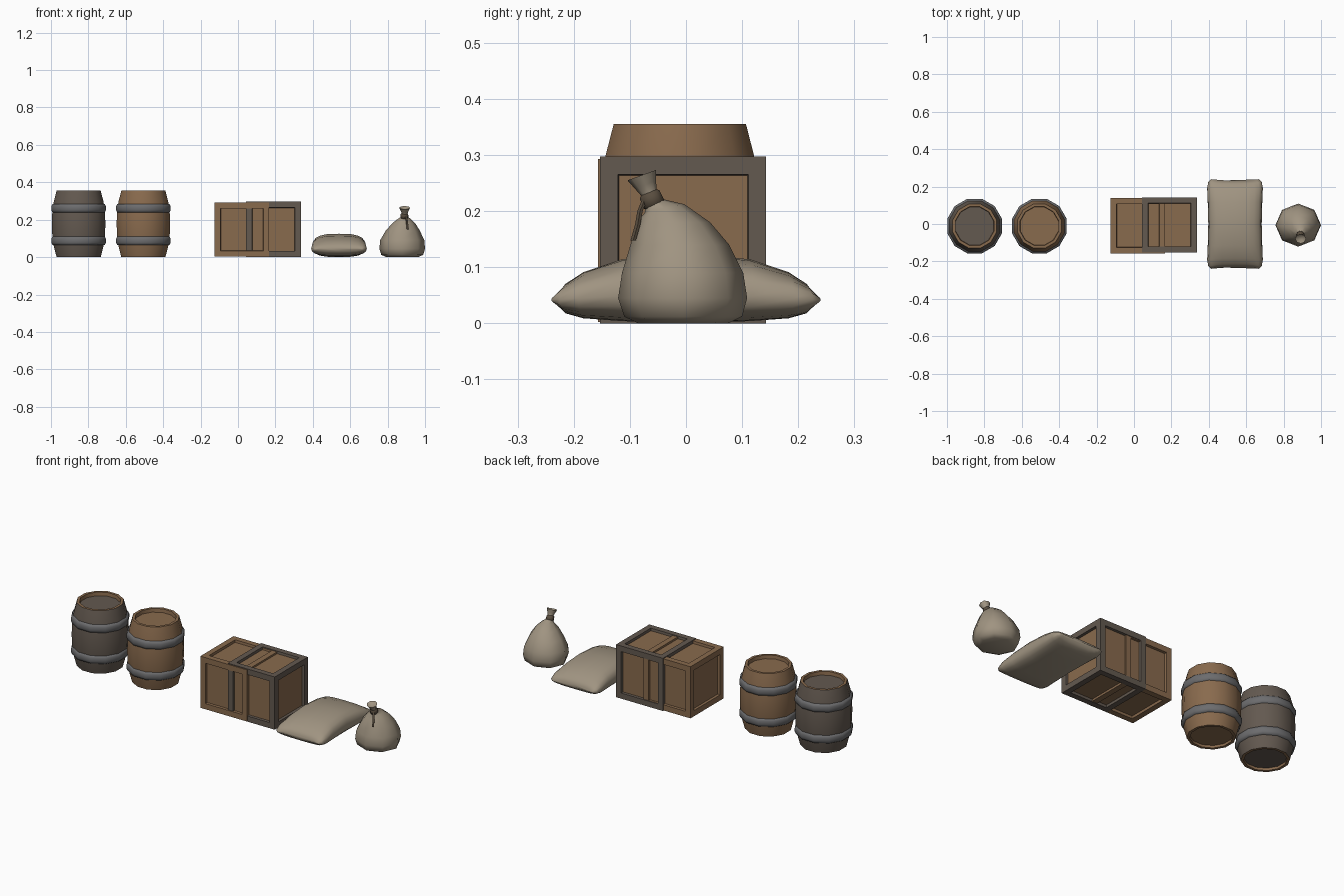
import bpy, bmesh, math
from mathutils import Vector, Matrix

if "Cube" in bpy.data.objects:
    bpy.data.objects.remove(bpy.data.objects["Cube"])


def mat(name, c):
    m = bpy.data.materials.new(name)
    m.diffuse_color = (*c, 1)
    m.use_nodes = True
    m.node_tree.nodes["Principled BSDF"].inputs["Base Color"].default_value = m.diffuse_color
    return m


WOOD = mat("brown wood", (0.25, 0.145, 0.075))
DARK = mat("dark wood", (0.125, 0.10, 0.08))
METAL = mat("grey hoop metal", (0.15, 0.15, 0.155))
CLOTH = mat("sack cloth", (0.35, 0.295, 0.22))
ROPE = mat("rope", (0.10, 0.075, 0.05))


def finish(bm, name, mats, angle=None):
    bmesh.ops.recalc_face_normals(bm, faces=bm.faces)
    me = bpy.data.meshes.new(name)
    bm.to_mesh(me)
    bm.free()
    ob = bpy.data.objects.new(name, me)
    bpy.context.collection.objects.link(ob)
    for m in mats:
        me.materials.append(m)
    if angle:
        bpy.ops.object.select_all(action='DESELECT')
        ob.select_set(True)
        bpy.context.view_layer.objects.active = ob
        bpy.ops.object.shade_smooth_by_angle(angle=math.radians(angle))
    return ob


def bridge(bm, rings, closed=False):
    """Skin a list of vertex rings; returns the strips of faces."""
    strips = []
    n = len(rings[0])
    for i in range(len(rings) if closed else len(rings) - 1):
        a, b = rings[i], rings[(i + 1) % len(rings)]
        strips.append([bm.faces.new((a[j], a[(j + 1) % n], b[(j + 1) % n], b[j]))
                       for j in range(n)])
    return strips


def ring(bm, center, r, n=12, offset=0.0, tilt=0.0, ry=None):
    rot = Matrix.Rotation(tilt, 3, 'X')
    out = []
    for j in range(n):
        a = 2 * math.pi * (j + offset) / n
        p = rot @ Vector((r * math.cos(a), (ry or r) * math.sin(a), 0))
        out.append(bm.verts.new(Vector(center) + p))
    return out


# Barrels: staves with brown rims, recessed lids, two rounded hoops
def barrel(name, x, stave_mat):
    y = -0.011
    prof = [(0.107, 0.014), (0.107, 0.0), (0.122, 0.0), (0.138, 0.06), (0.146, 0.12),
            (0.148, 0.178), (0.146, 0.235), (0.138, 0.295), (0.122, 0.355),
            (0.107, 0.355), (0.105, 0.335)]
    bm = bmesh.new()
    rings = [ring(bm, (x, y, z), r, 12, 0.5) for r, z in prof]
    strips = bridge(bm, rings)
    for s in (0, 1, -1, -2):
        for f in strips[s]:
            f.material_index = 1
    bm.faces.new(rings[0])
    bm.faces.new(rings[-1])
    finish(bm, name, [stave_mat, WOOD], 35)
    for z, part in ((0.087, "lower"), (0.261, "upper")):
        bm = bmesh.new()
        hoop = [(0.132, -0.024), (0.145, -0.022), (0.151, -0.010), (0.151, 0.010),
                (0.145, 0.022), (0.132, 0.024)]
        bridge(bm, [ring(bm, (x, y, z + dz), r, 12, 0.5) for r, dz in hoop], True)
        finish(bm, f"{name}_{part}_hoop", [METAL], 60)


barrel("dark_barrel", -0.852, DARK)
barrel("brown_barrel", -0.506, WOOD)


# Crates: overlapping boxes with a recessed panel on every face
def crate(name, center, size, frame_mat):
    bm = bmesh.new()
    bmesh.ops.create_cube(bm, size=1, matrix=Matrix.Translation(center)
                          @ Matrix.Diagonal((*size, 1)))
    panels = list(bm.faces)
    bmesh.ops.inset_individual(bm, faces=panels, thickness=0.045, depth=0)
    bmesh.ops.inset_individual(bm, faces=panels, thickness=0.002, depth=-0.014)
    for f in panels:
        f.material_index = 1
    finish(bm, name, [frame_mat, WOOD])


crate("brown_crate", (0.021, -0.009, 0.1475), (0.292, 0.296, 0.291), WOOD)
crate("dark_crate", (0.190, -0.005, 0.1485), (0.292, 0.296, 0.297), DARK)

# Lying sack: pillow with thin seamed ends, rounded cross-sections along y
bm = bmesh.new()
rings = []
for t, w, top, bot in ((-1, 0.125, 0.050, 0.034), (-0.94, 0.140, 0.070, 0.018),
                       (-0.8, 0.146, 0.091, 0.009), (-0.5, 0.143, 0.114, 0.004),
                       (0, 0.140, 0.125, 0.0), (0.5, 0.143, 0.114, 0.004),
                       (0.8, 0.146, 0.091, 0.009), (0.94, 0.140, 0.070, 0.018),
                       (1, 0.125, 0.050, 0.034)):
    section = []
    for j in range(20):
        a = 2 * math.pi * j / 20
        c, s = math.cos(a), math.sin(a)
        u = math.copysign(abs(c) ** 0.65, c)
        v = math.copysign(abs(s) ** 0.75, s)
        mid = 0.042 * abs(t) + 0.055 * (1 - abs(t))
        z = mid + v * ((top - mid) if v > 0 else (mid - bot))
        y = t * (0.229 + 0.011 * abs(u) ** 4)
        section.append(bm.verts.new((0.54 + 1.02 * w * u, y, z)))
    rings.append(section)
bridge(bm, rings)
bm.faces.new(rings[0])
bm.faces.new(rings[-1])
finish(bm, "lying_sack", [CLOTH], 80)

# Standing sack: eight-sided body leaning to the front, gathered into a tuft
bm = bmesh.new()
X = 0.878
rings = [ring(bm, (X + dx, y, z), r, 8, 0, tilt, ry) for dx, y, z, r, ry, tilt in (
    (0, -0.005, 0.0, 0.085, 0.08, 0), (0, -0.005, 0.012, 0.112, 0.105, 0),
    (0, -0.006, 0.045, 0.122, 0.115, 0), (0, -0.006, 0.09, 0.118, 0.108, 0),
    (0.003, -0.011, 0.14, 0.092, 0.088, 0), (0.008, -0.022, 0.18, 0.062, 0.065, 0),
    (0.011, -0.038, 0.205, 0.034, 0.036, 0.2), (0.012, -0.058, 0.215, 0.017, 0.017, 0.4),
    (0.013, -0.066, 0.233, 0.015, 0.015, 0.4), (0.013, -0.072, 0.247, 0.021, 0.020, 0.4),
    (0.013, -0.079, 0.264, 0.029, 0.027, 0.35), (0.013, -0.075, 0.255, 0.012, 0.012, 0.35))]
bridge(bm, rings)
bm.faces.new(rings[0])
bm.faces.new(rings[-1])
finish(bm, "standing_sack", [CLOTH], 60)

# Rope around the neck, with a hanging tail
bm = bmesh.new()
tie = [(-0.055, 0.209, 0.016), (-0.057, 0.212, 0.021), (-0.065, 0.230, 0.020),
       (-0.067, 0.234, 0.014)]
bridge(bm, [ring(bm, (X + 0.012, y, z), r, 10, 0, 0.4) for y, z, r in tie], True)
finish(bm, "neck_tie", [ROPE], 60)

bm = bmesh.new()
path = [(0.896, -0.073, 0.222), (0.902, -0.082, 0.200), (0.905, -0.086, 0.176),
        (0.908, -0.094, 0.148)]
rings = [ring(bm, p, 0.0055, 6) for p in path]
bridge(bm, rings)
bm.faces.new(rings[0])
bm.faces.new(rings[-1])
finish(bm, "rope_tail", [ROPE], 60)
